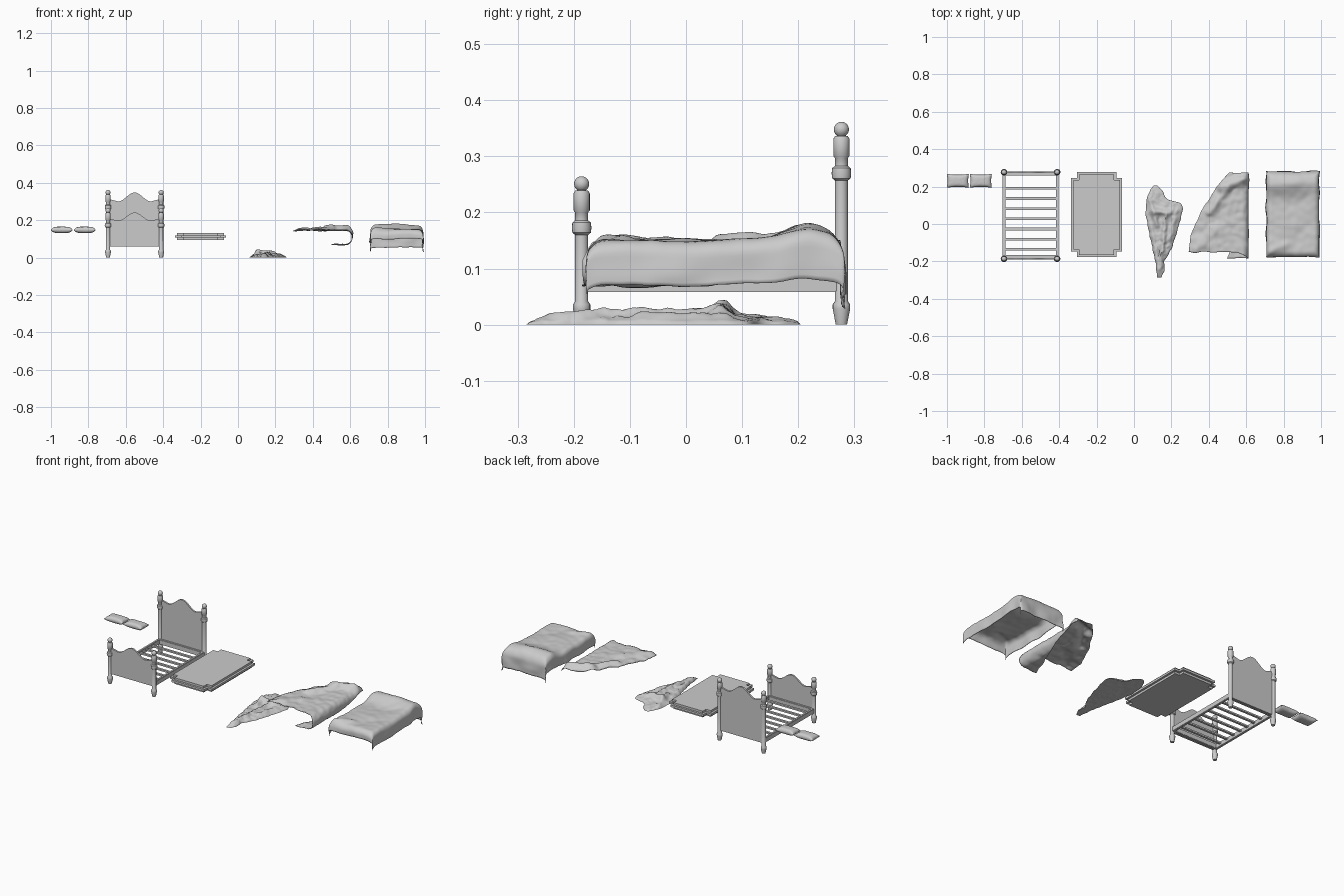
import bpy, bmesh, math
from mathutils import Vector, noise

if "Cube" in bpy.data.objects:
    bpy.data.objects.remove(bpy.data.objects["Cube"], do_unlink=True)

grey = bpy.data.materials.new("light grey")
grey.use_nodes = True
grey.diffuse_color = (0.6, 0.6, 0.6, 1)
grey.node_tree.nodes["Principled BSDF"].inputs["Base Color"].default_value = (0.6, 0.6, 0.6, 1)


def finish(name, bm, angle=40):
    bmesh.ops.recalc_face_normals(bm, faces=bm.faces)
    mesh = bpy.data.meshes.new(name)
    bm.to_mesh(mesh)
    bm.free()
    mesh.materials.append(grey)
    ob = bpy.data.objects.new(name, mesh)
    bpy.context.collection.objects.link(ob)
    bpy.ops.object.select_all(action="DESELECT")
    ob.select_set(True)
    bpy.context.view_layer.objects.active = ob
    bpy.ops.object.shade_smooth_by_angle(angle=math.radians(angle))
    return ob


def box(name, centre, size, bevel=0.0):
    bm = bmesh.new()
    bmesh.ops.create_cube(bm, size=1)
    for v in bm.verts:
        v.co = Vector(centre) + v.co * Vector(size)
    if bevel:
        bmesh.ops.bevel(bm, geom=bm.edges[:], offset=bevel, segments=2, affect="EDGES")
    return finish(name, bm)


def lathe(name, profile, x, y, sides=20):
    bm = bmesh.new()
    verts = [bm.verts.new((x + r, y, z)) for r, z in profile]
    edges = [bm.edges.new(pair) for pair in zip(verts, verts[1:])]
    bmesh.ops.spin(bm, geom=verts + edges, cent=(x, y, 0), axis=(0, 0, 1),
                   angle=math.tau, steps=sides)
    bmesh.ops.remove_doubles(bm, verts=bm.verts, dist=0.0003)
    return finish(name, bm)


def sheet(bm, fn, nu, nv):
    grid = [[bm.verts.new(fn(i / nu, j / nv)) for j in range(nv + 1)] for i in range(nu + 1)]
    for i in range(nu):
        for j in range(nv):
            bm.faces.new((grid[i][j], grid[i + 1][j], grid[i + 1][j + 1], grid[i][j + 1]))


def cloth(name, fn, nu, nv):
    bm = bmesh.new()
    sheet(bm, fn, nu, nv)
    ob = finish(name, bm, 60)
    mod = ob.modifiers.new("thickness", "SOLIDIFY")
    mod.thickness, mod.offset = 0.003, 0
    return ob


def along(points, t):
    """Linear lookup in ascending (position, value) pairs."""
    for (a, p), (b, q) in zip(points, points[1:]):
        if t <= b:
            return p + (q - p) * max(0, t - a) / (b - a)
    return points[-1][1]


def rough(x, y, scale, seed=0):
    return noise.noise(Vector((x * scale, y * scale, seed)))


def ridge(x, y, x1, y1, x2, y2, width):
    """Height of a soft fold running from one point to another."""
    a, d = Vector((x1, y1)), Vector((x2 - x1, y2 - y1))
    t = min(1, max(0, (Vector((x, y)) - a).dot(d) / d.length_squared))
    return math.exp(-((Vector((x, y)) - a - d * t).length / width) ** 2)


def wrap(s, half, r):
    """Lay a length over a rounded edge: gives the sideways position and the drop."""
    a, sign = abs(s) - (half - r), math.copysign(1, s)
    if a <= 0:
        return s, 0
    if a < r * math.pi / 2:
        return sign * (half - r + r * math.sin(a / r)), r * (1 - math.cos(a / r))
    return sign * half, a - r * math.pi / 2 + r


# Bed frame: turned posts
def post(name, x, y, collar):
    foot = [(0, 0), (0.010, 0), (0.0155, 0.028), (0.0155, 0.036), (0.0115, 0.042)]
    upper = [(0.0115, -0.013), (0.0165, -0.009), (0.0175, 0), (0.0165, 0.009), (0.0115, 0.013),
             (0.0115, 0.027), (0.0145, 0.031), (0.0145, 0.061), (0.0115, 0.066), (0.008, 0.066)]
    ball = [(0.0135 * math.sin(a), 0.078 - 0.0135 * math.cos(a))
            for a in (math.pi * k / 10 for k in range(2, 11))]
    lathe(name, foot + [(r, z + collar) for r, z in upper + ball], x, y)


BED, HALF, FOOT, HEAD = -0.553, 0.142, -0.186, 0.277
for side, sx in (("left", 1), ("right", -1)):
    post("head_post_" + side, BED + sx * HALF, HEAD, 0.27)
    post("foot_post_" + side, BED + sx * HALF, FOOT, 0.173)
    box("side_rail_" + side, (BED + sx * HALF, (FOOT + HEAD) / 2, 0.072),
        (0.014, HEAD - FOOT, 0.028), 0.002)


# Bed frame: arched panels and slats
def panel(name, y, low, rise):
    bm = bmesh.new()
    steps = 32
    tops = []
    for k in range(steps + 1):
        u = 2 * k / steps - 1
        crest = 0.5 + 0.5 * math.cos(math.pi * min(1, abs(u) / 0.62))
        shoulder = 0.3 * max(0, abs(u) - 0.62) / 0.38
        tops.append(bm.verts.new((BED + u * HALF, y - 0.005, low + rise * (crest + shoulder))))
    ends = [bm.verts.new((BED + s * HALF, y - 0.005, 0.058)) for s in (1, -1)]
    face = bm.faces.new(tops + ends)
    out = bmesh.ops.extrude_face_region(bm, geom=[face])
    for v in out["geom"]:
        if isinstance(v, bmesh.types.BMVert):
            v.co.y += 0.01
    finish(name, bm)


panel("headboard", HEAD, 0.30, 0.048)
panel("footboard", FOOT, 0.197, 0.044)
for name, y in (("head_rail", HEAD - 0.012), ("foot_rail", FOOT + 0.012)):
    box(name, (BED, y, 0.072), (2 * HALF, 0.014, 0.028), 0.002)
for k in range(7):
    box("slat_%d" % (k + 1), (BED, 0.191 - 0.0545 * k, 0.076), (2 * HALF, 0.014, 0.01), 0.001)

# Mattress
bm = bmesh.new()
bmesh.ops.create_cube(bm, size=1)
for v in bm.verts:
    v.co = Vector((-0.2, 0.05, 0.113)) + v.co * Vector((0.272, 0.454, 0.036))
upright = [e for e in bm.edges if abs(e.verts[0].co.z - e.verts[1].co.z) > 0.01]
bmesh.ops.bevel(bm, geom=upright, offset=0.03, segments=6, affect="EDGES")
rims = [e for e in bm.edges if abs(e.verts[0].co.z - e.verts[1].co.z) < 0.001]
bmesh.ops.bevel(bm, geom=rims, offset=0.012, segments=4, affect="EDGES")
finish("mattress", bm)

# Pillows
for side, cx in (("left", -0.819), ("right", -0.942)):
    bm = bmesh.new()
    for s in (1, -1):
        def puff(u, v):
            a, b = 2 * u - 1, 2 * v - 1
            h = ((1 - a ** 4) * (1 - b ** 4)) ** 0.6
            return (cx + a * 0.059 * (1 - 0.06 * (1 - b * b)),
                    0.231 + b * 0.037 * (1 - 0.12 * (1 - a * a)),
                    0.148 + s * 0.017 * h + 0.001 * rough(a, b, 4, cx))
        sheet(bm, puff, 20, 14)
    bmesh.ops.remove_doubles(bm, verts=bm.verts, dist=0.0002)
    finish("pillow_" + side, bm, 80)


# Blanket spread over the whole bed
def spread(u, v):
    s, t = -0.196 + 0.402 * u, -0.262 + 0.57 * v
    x, dx = wrap(s, 0.138, 0.025)
    y, dy = wrap(t, 0.226, 0.03)
    drop = max(dx, dy) + 0.3 * min(dx, dy)
    wave = rough(s, t, 14, 1)
    flare = min(1, drop / 0.06)
    x += math.copysign(0.008, s) * flare * (wave + 0.3) * (dx > 0)
    y += math.copysign(0.008, t) * flare * (wave + 0.2) * (dy > 0)
    pillows = 0.028 * math.exp(-((t - 0.165) / 0.055) ** 2) * (1 - 0.3 * (s / 0.15) ** 2)
    folds = 0.006 * rough(s, t, 9, 2) + 0.003 * rough(s, t, 25, 3)
    folds += 0.008 * ridge(s, t, -0.13, -0.2, -0.04, -0.16, 0.02)
    return (0.849 + x, 0.052 + y, 0.149 + pillows + folds - drop)


cloth("spread_blanket", spread, 56, 76)


# Blanket pulled aside: slanted free edge, right-hand edge hanging and curling under
def pulled(u, v):
    y = -0.15 + 0.425 * v
    left = along([(-0.15, 0.315), (-0.06, 0.325), (0.065, 0.38), (0.2, 0.465), (0.275, 0.53)], y)
    flat = 0.595 - left
    hang = 0.045 + 0.15 * (1 - v) ** 1.5
    s = u * (flat + hang) - flat
    r = 0.038
    turn = min(max(s, 0) / r, math.pi * 0.92)
    rest = max(0, s - r * math.pi * 0.92)
    x = 0.573 + (s if s < 0 else r * math.sin(turn)) - rest
    z = 0.146 - r * (1 - math.cos(turn)) - 0.05 * rest
    crease = 0.007 * rough(s, y, 12, 5) + 0.004 * rough(s, y, 32, 6)
    crease += 0.026 * ridge(x, y, 0.47, 0.2, 0.58, 0.24, 0.025) * (turn < 1.8)
    crease += 0.014 * ridge(x, y, 0.40, 0.06, 0.50, 0.19, 0.02)
    crease += 0.010 * ridge(x, y, 0.33, -0.13, 0.45, -0.02, 0.025)
    y -= 0.035 * min(1, max(0, s + 0.03) / 0.08) * (1 - v) ** 4
    return (x + crease * 0.5 * math.sin(turn), y + 0.008 * rough(x, y, 20, 7), z + crease)


cloth("pulled_blanket", pulled, 56, 60)

# Blanket heaped on the floor
LEFT = [(-0.285, 0.122), (-0.25, 0.118), (-0.2, 0.114), (-0.06, 0.085), (0.05, 0.062),
        (0.13, 0.067), (0.185, 0.085), (0.205, 0.105)]
RIGHT = [(-0.285, 0.145), (-0.25, 0.165), (-0.2, 0.16), (-0.135, 0.20), (0.025, 0.25),
         (0.085, 0.26), (0.112, 0.25), (0.13, 0.18), (0.175, 0.152), (0.205, 0.125)]


def heap(layer):
    def point(u, v):
        y = -0.285 + 0.49 * v
        lo, hi = along(LEFT, y), along(RIGHT, y)
        x = lo + (hi - lo) * u
        rim = (4 * u * (1 - u)) ** 0.4 * (4 * v * (1 - v)) ** 0.3
        crumple = 0.5 * abs(rough(x, y, 22, 8)) + 0.3 * abs(rough(x, y, 45, 9))
        z = 0.012 + 0.022 * crumple
        z += 0.024 * ridge(x, y, 0.10, 0.07, 0.19, 0.06, 0.018)
        z += 0.016 * ridge(x, y, 0.08, 0.13, 0.12, 0.0, 0.016)
        z += 0.014 * ridge(x, y, 0.17, 0.04, 0.14, -0.24, 0.013)
        z += 0.012 * ridge(x, y, 0.23, 0.07, 0.19, -0.08, 0.014)
        z += 0.010 * ridge(x, y, 0.09, 0.0, 0.13, -0.26, 0.010)
        x += 0.006 * rough(x, y, 30, 10)
        return (x, y, 0.004 + (z * rim if layer else 0.008 * rim * crumple))
    return point


bm = bmesh.new()
for layer in (0, 1):
    sheet(bm, heap(layer), 36, 70)
bmesh.ops.remove_doubles(bm, verts=bm.verts, dist=0.0002)
bmesh.ops.translate(bm, verts=bm.verts, vec=(0, 0, -min(v.co.z for v in bm.verts)))
finish("heaped_blanket", bm, 60)
